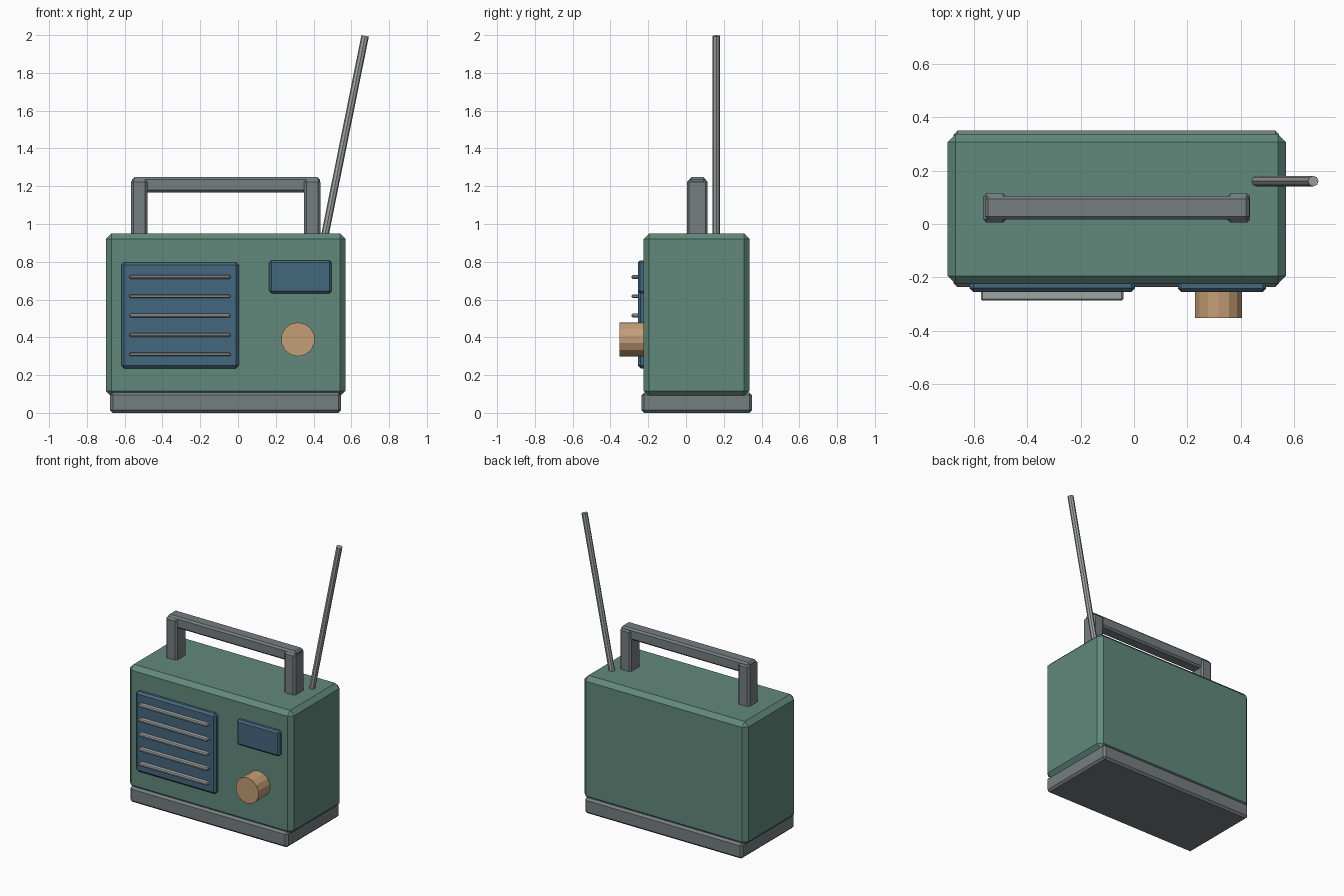
import bpy
from mathutils import Vector

if "Cube" in bpy.data.objects:
    bpy.data.objects.remove(bpy.data.objects["Cube"])


def material(name, rgb):
    m = bpy.data.materials.new(name)
    m.diffuse_color = (*rgb, 1)
    m.use_nodes = True
    m.node_tree.nodes["Principled BSDF"].inputs["Base Color"].default_value = m.diffuse_color
    return m


GREEN = material("green_shell", (0.12, 0.25, 0.20))
BLUE = material("blue_panel", (0.06, 0.14, 0.21))
TAN = material("tan_knob", (0.55, 0.34, 0.18))
GREY = material("grey_trim", (0.18, 0.21, 0.22))
METAL = material("bare_metal", (0.35, 0.37, 0.37))


def box(name, x, y, z, bevel, mat):
    """Chamfered box from (min, max) ranges."""
    bpy.ops.mesh.primitive_cube_add(size=1, location=[sum(r) / 2 for r in (x, y, z)])
    o = bpy.context.object
    o.name = name
    o.scale = [r[1] - r[0] for r in (x, y, z)]
    bpy.ops.object.transform_apply(location=False, rotation=False, scale=True)
    b = o.modifiers.new("chamfer", 'BEVEL')
    b.width = bevel
    b.segments = 1
    o.data.materials.append(mat)
    return o


def rod(name, a, b, radius, sides, mat):
    """Cylinder between two points."""
    a, b = Vector(a), Vector(b)
    bpy.ops.mesh.primitive_cylinder_add(vertices=sides, radius=radius, depth=(b - a).length,
                                        location=(a + b) / 2)
    o = bpy.context.object
    o.name = name
    o.rotation_euler = (b - a).to_track_quat('Z', 'Y').to_euler()
    o.data.materials.append(mat)
    return o


# Case and base
box("case", (-0.70, 0.57), (-0.225, 0.337), (0.087, 0.95), 0.03, GREEN)
box("base", (-0.677, 0.545), (-0.236, 0.35), (0.0, 0.108), 0.014, GREY)

# Speaker grille with slats, and tuning display
box("speaker_panel", (-0.617, 0.004), (-0.255, -0.20), (0.236, 0.797), 0.014, BLUE)
for i in range(5):
    z = 0.31 + i * 0.1025
    box(f"speaker_slat_{i + 1}", (-0.575, -0.04), (-0.288, -0.245), (z - 0.01, z + 0.01), 0.006, METAL)
box("display", (0.165, 0.496), (-0.255, -0.20), (0.633, 0.808), 0.012, BLUE)

# Tuning knob
rod("knob", (0.317, -0.21, 0.389), (0.317, -0.352, 0.389), 0.09, 14, TAN)

# Carrying handle
for side, x in (("left", -0.523), ("right", 0.393)):
    box(f"handle_post_{side}", (x - 0.043, x + 0.043), (0.005, 0.115), (0.92, 1.235), 0.012, GREY)
box("handle_bar", (-0.56, 0.433), (0.017, 0.105), (1.167, 1.248), 0.012, GREY)

# Leaning antenna
rod("antenna", (0.46, 0.161, 0.94), (0.673, 0.161, 1.996), 0.02, 8, METAL)
